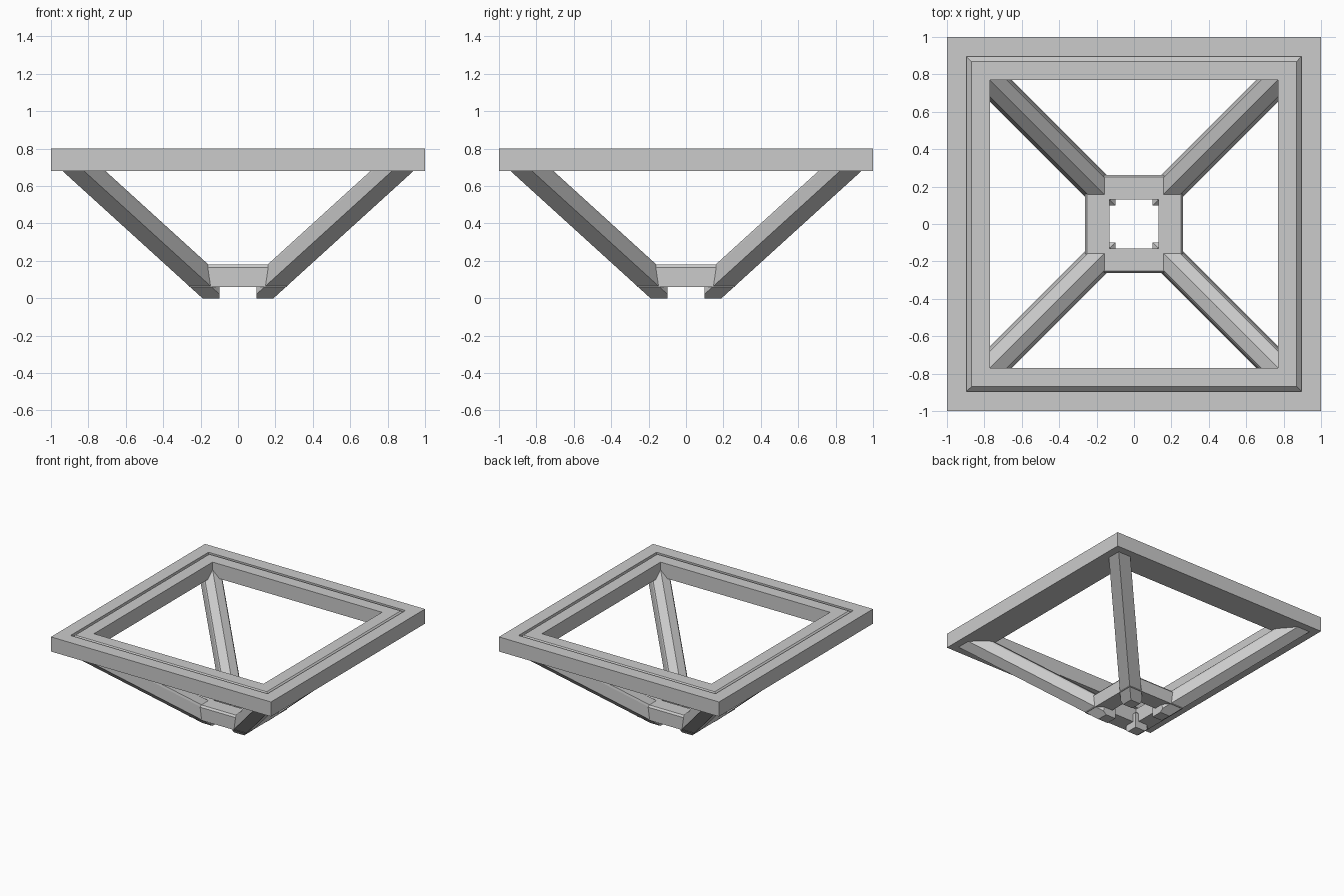
import bpy
import bmesh

cube = bpy.data.objects.get("Cube")
if cube:
    bpy.data.objects.remove(cube, do_unlink=True)

# Single plain grey material
grey = bpy.data.materials.new("plain_grey")
grey.use_nodes = True
colour = (0.6, 0.6, 0.6, 1)
grey.diffuse_color = colour
grey.node_tree.nodes["Principled BSDF"].inputs["Base Color"].default_value = colour


def finish(name, bm):
    bmesh.ops.recalc_face_normals(bm, faces=bm.faces)
    mesh = bpy.data.meshes.new(name)
    bm.to_mesh(mesh)
    bm.free()
    mesh.materials.append(grey)
    bpy.context.collection.objects.link(bpy.data.objects.new(name, mesh))


def square_ring(name, profile):
    """Sweep a closed (radius, height) profile around a mitred square."""
    bm = bmesh.new()
    corners = [(-1, -1), (1, -1), (1, 1), (-1, 1)]
    loops = [[bm.verts.new((sx * r, sy * r, z)) for r, z in profile]
             for sx, sy in corners]
    n = len(profile)
    for k in range(4):
        a, b = loops[k], loops[(k + 1) % 4]
        for i in range(n):
            j = (i + 1) % n
            bm.faces.new((a[i], b[i], b[j], a[j]))
    finish(name, bm)


def strut(name, sx, sy):
    """Slanted beam with a ridge above and below, trimmed at both ends."""
    inner, mid, outer, top, lean = -0.04, 0.075, 0.19, 0.76, 1.1
    half = [(inner, 0.05), (-0.025, mid), (mid, outer)]
    section = ([(inner, inner)] + half + [(outer, outer)]
               + [(y, x) for x, y in reversed(half)])
    bm = bmesh.new()
    low, high = [[bm.verts.new((x + lean * z, y + lean * z, z)) for x, y in section]
                 for z in (0, top)]
    bm.faces.new(low)
    bm.faces.new(high)
    n = len(section)
    for i in range(n):
        j = (i + 1) % n
        bm.faces.new((low[i], low[j], high[j], high[i]))
    bmesh.ops.recalc_face_normals(bm, faces=bm.faces)
    # Trim the foot square on the inside, and the head within the top frame
    for co, sign in ((0.10, -1), (0.95, 1)):
        for axis in ((1, 0, 0), (0, 1, 0)):
            bmesh.ops.bisect_plane(
                bm, geom=bm.verts[:] + bm.edges[:] + bm.faces[:],
                plane_co=(co, co, 0), plane_no=[sign * a for a in axis],
                clear_outer=True)
            rim = [e for e in bm.edges if e.is_boundary]
            bmesh.ops.holes_fill(bm, edges=rim, sides=0)
    for v in bm.verts:
        v.co.x *= sx
        v.co.y *= sy
    finish(name, bm)


# Large top frame with a bevelled groove
square_ring("top_frame", [(0.77, 0.68), (1, 0.68), (1, 0.80), (0.895, 0.80),
                          (0.895, 0.775), (0.87, 0.80), (0.77, 0.80)])

# Small lower ring with a chamfered upper edge
square_ring("lower_ring", [(0.13, 0.06), (0.262, 0.06), (0.262, 0.165),
                           (0.25, 0.18), (0.13, 0.18)])

# Four corner struts
for front, sy in (("front", -1), ("back", 1)):
    for side, sx in (("right", -1), ("left", 1)):
        strut(f"{front}_{side}_strut", sx, sy)
